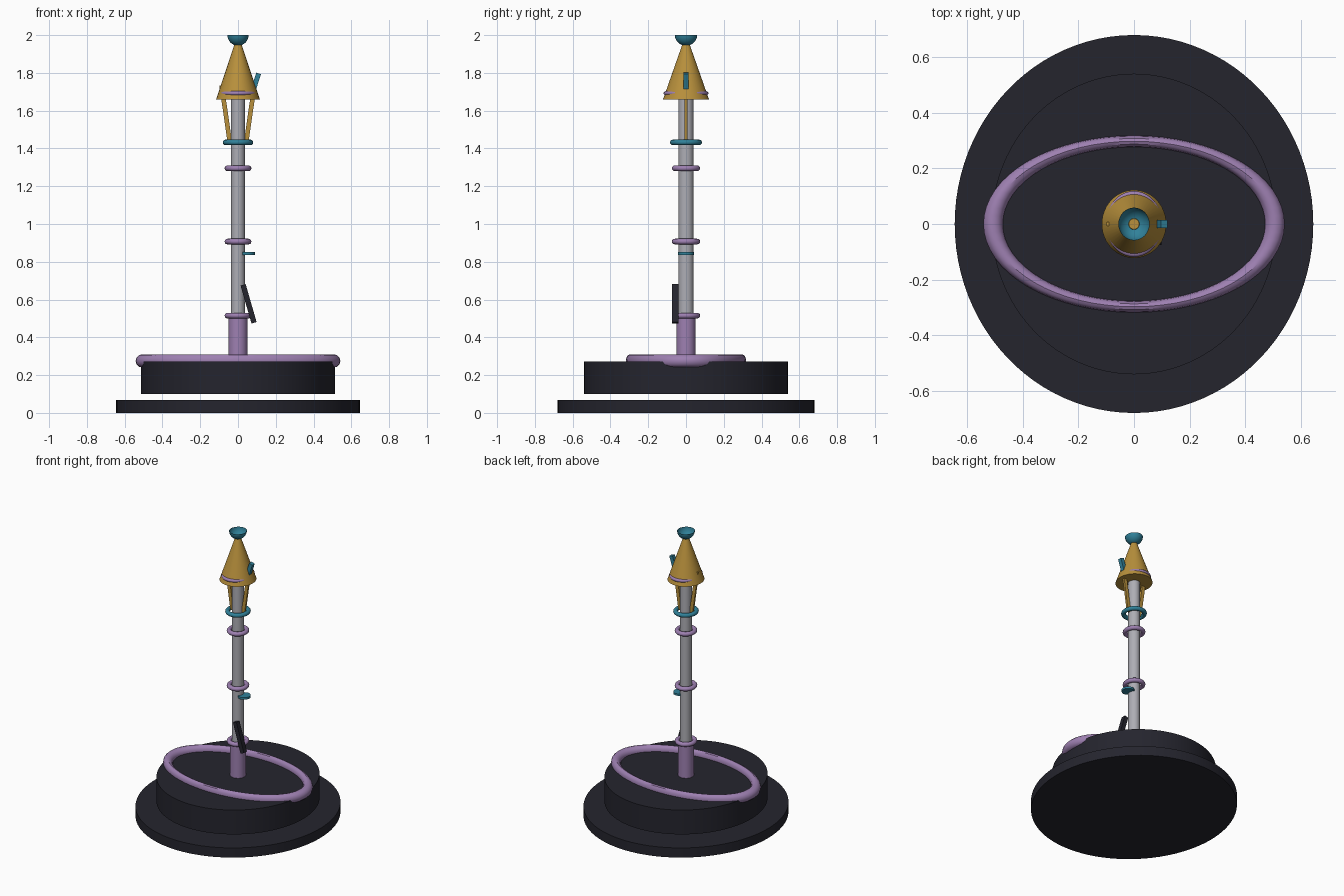
import bpy, bmesh, math
from mathutils import Matrix, Vector

if "Cube" in bpy.data.objects:
    bpy.data.objects.remove(bpy.data.objects["Cube"])

YS = 1.054  # the whole piece is slightly deeper than wide


def material(name, rgb):
    m = bpy.data.materials.new(name)
    m.diffuse_color = (*rgb, 1)
    m.use_nodes = True
    m.node_tree.nodes["Principled BSDF"].inputs["Base Color"].default_value = m.diffuse_color
    return m


DARK = material("charcoal", (0.018, 0.018, 0.027))
PURPLE = material("lilac", (0.34, 0.215, 0.44))
GOLD = material("gold", (0.48, 0.28, 0.045))
TEAL = material("teal", (0.03, 0.22, 0.32))
GREY = material("light_grey", (0.42, 0.42, 0.46))


def finish(name, bm, mat, loc=(0, 0, 0), smooth=True):
    me = bpy.data.meshes.new(name)
    bmesh.ops.recalc_face_normals(bm, faces=bm.faces[:])
    bm.to_mesh(me)
    bm.free()
    ob = bpy.data.objects.new(name, me)
    ob.location = loc
    me.materials.append(mat)
    bpy.context.collection.objects.link(ob)
    if smooth:
        bpy.ops.object.select_all(action='DESELECT')
        ob.select_set(True)
        bpy.context.view_layer.objects.active = ob
        bpy.ops.object.shade_smooth_by_angle(angle=math.radians(35))
    return ob


def drum(name, mat, r1, z1, r2, z2, x=0, ys=YS, seg=48):
    """Round solid from radius r1 at z1 to r2 at z2."""
    bm = bmesh.new()
    bmesh.ops.create_cone(bm, cap_ends=True, segments=seg, radius1=r1,
                          radius2=r2, depth=z2 - z1)
    bmesh.ops.scale(bm, vec=(1, ys, 1), verts=bm.verts)
    return finish(name, bm, mat, (x, 0, (z1 + z2) / 2))


def ring(name, mat, major, minor, z, ys=YS, seg=48, sides=12):
    """Torus, stretched along y."""
    bm = bmesh.new()
    rows = []
    for i in range(seg):
        a = 2 * math.pi * i / seg
        row = []
        for j in range(sides):
            b = 2 * math.pi * j / sides
            r = major + minor * math.cos(b)
            row.append(bm.verts.new((r * math.cos(a), r * math.sin(a) * ys,
                                     minor * math.sin(b))))
        rows.append(row)
    for i in range(seg):
        p, q = rows[i], rows[(i + 1) % seg]
        for j in range(sides):
            k = (j + 1) % sides
            bm.faces.new((p[j], q[j], q[k], p[k]))
    return finish(name, bm, mat, (0, 0, z))


def bar(name, mat, start, end, wx, wy):
    """Square bar between two points that share the same y."""
    a, b = Vector(start), Vector(end)
    d = b - a
    bm = bmesh.new()
    bmesh.ops.create_cube(bm, size=1)
    bmesh.ops.scale(bm, vec=(wx, wy, d.length), verts=bm.verts)
    bmesh.ops.rotate(bm, matrix=Matrix.Rotation(math.atan2(d.x, d.z), 3, 'Y'),
                     verts=bm.verts)
    return finish(name, bm, mat, (a + b) / 2, smooth=False)


# Stepped base, with a narrow gap between the two discs
drum("base_plate", DARK, 0.645, 0, 0.645, 0.068, seg=96)
drum("base_drum", DARK, 0.513, 0.10, 0.513, 0.272, seg=96)
ring("base_oval_ring", PURPLE, 0.507, 0.035, 0.275, ys=0.587, seg=64)

# Pole with sleeve and collars
drum("pole_sleeve", PURPLE, 0.05, 0.26, 0.05, 0.515, ys=1)
drum("pole", GREY, 0.037, 0.5, 0.037, 1.70)
for i, z in enumerate((0.515, 0.907, 1.295)):
    ring(f"pole_collar_{i + 1}", PURPLE, 0.056, 0.015, z)
ring("upper_collar", TEAL, 0.066, 0.0145, 1.432)

# Small fittings on the shaft
drum("side_tab", TEAL, 0.04, 0.837, 0.04, 0.851, x=0.05, seg=32)
bar("slanted_blade", DARK, (0.027, -0.058, 0.678), (0.085, -0.058, 0.477), 0.028, 0.034)

# Lantern head: struts, roof, trim and cup
for side, s in (("left", -1), ("right", 1)):
    bar(f"{side}_strut", GOLD, (s * 0.043, 0, 1.43), (s * 0.087, 0, 1.735), 0.024, 0.014)
drum("roof_cone", GOLD, 0.116, 1.658, 0.018, 1.952)
ring("roof_trim", PURPLE, 0.09, 0.0115, 1.692, ys=1.17)
bar("roof_flag", TEAL, (0.083, 0, 1.715), (0.109, 0, 1.797), 0.026, 0.027)

bm = bmesh.new()
bmesh.ops.create_uvsphere(bm, u_segments=32, v_segments=16, radius=0.056)
bmesh.ops.delete(bm, geom=[v for v in bm.verts if v.co.z > 0.001], context='VERTS')
bmesh.ops.scale(bm, vec=(1, YS, 1), verts=bm.verts)
finish("top_cup", bm, TEAL, (0, 0, 2.0))
